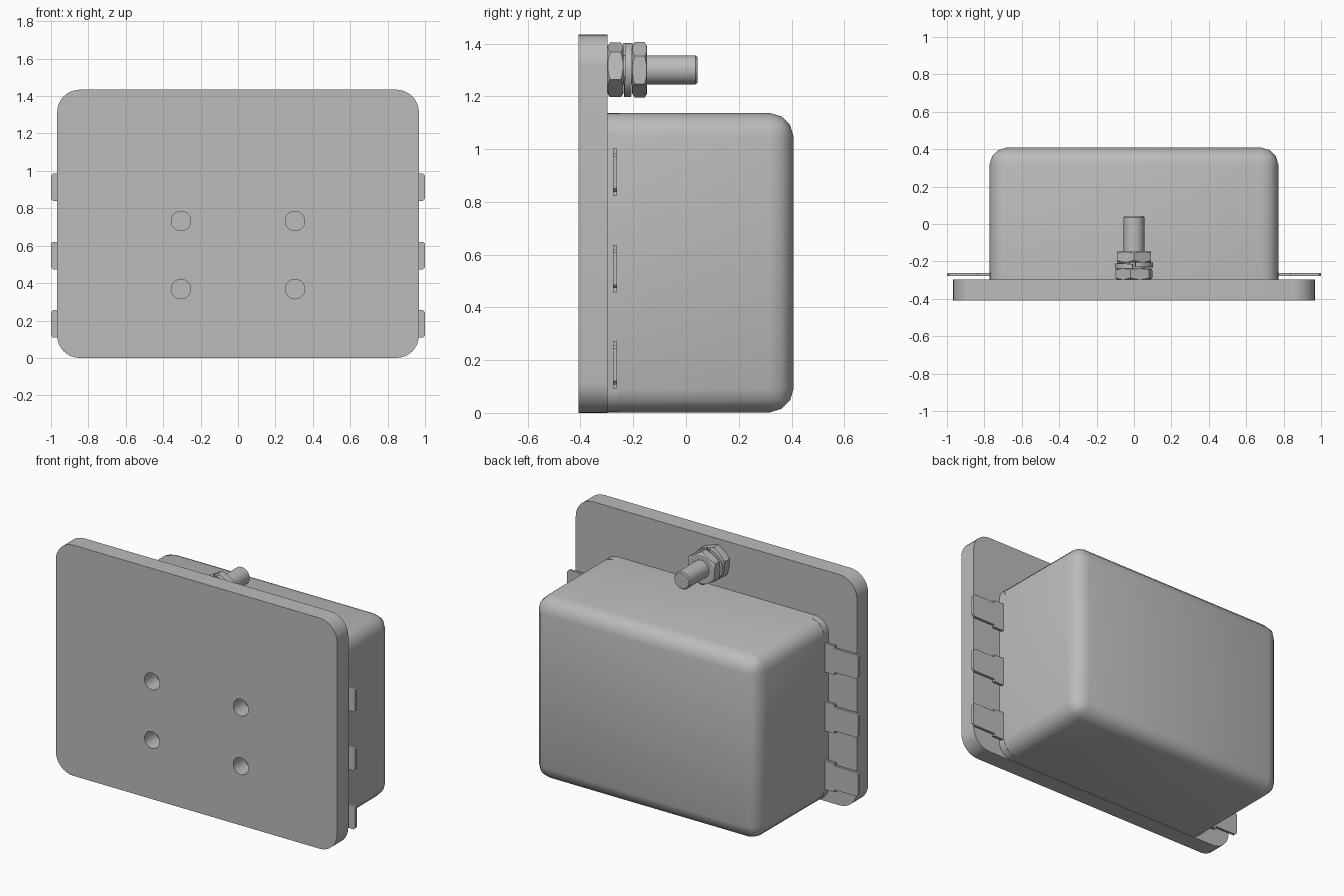
import bpy, bmesh
from math import sin, cos, pi, radians, atan2, sqrt

cube = bpy.data.objects.get("Cube")
if cube:
    bpy.data.objects.remove(cube, do_unlink=True)

grey = bpy.data.materials.new("plain grey")
grey.use_nodes = True
colour = (0.5, 0.5, 0.5, 1)
grey.diffuse_color = colour
grey.node_tree.nodes["Principled BSDF"].inputs["Base Color"].default_value = colour

FRONT, SEAT, BACK = -0.408, -0.298, 0.408   # plate front, plate back, housing back
STUD_Z = 1.3


def finish(name, bm, angle=35):
    """Turn a bmesh into a grey object with sharp edges kept."""
    bmesh.ops.recalc_face_normals(bm, faces=bm.faces)
    mesh = bpy.data.meshes.new(name)
    bm.to_mesh(mesh)
    bm.free()
    mesh.materials.append(grey)
    obj = bpy.data.objects.new(name, mesh)
    bpy.context.collection.objects.link(obj)
    bpy.ops.object.select_all(action='DESELECT')
    obj.select_set(True)
    bpy.context.view_layer.objects.active = obj
    bpy.ops.object.shade_smooth_by_angle(angle=radians(angle))
    return obj


def loft(bm, rings):
    """Skin a list of equal rings and cap both ends."""
    loops = [[bm.verts.new(p) for p in ring] for ring in rings]
    n = len(loops[0])
    for a, b in zip(loops, loops[1:]):
        for i in range(n):
            j = (i + 1) % n
            bm.faces.new((a[i], a[j], b[j], b[i]))
    bm.faces.new(loops[0])
    bm.faces.new(loops[-1])
    return bm


def prism(bm, outline, y0, y1):
    return loft(bm, [[(x, y, z) for x, z in outline] for y in (y0, y1)])


def circle(r, x=0, z=0, n=32):
    return [(x + r * cos(2 * pi * i / n), z + r * sin(2 * pi * i / n)) for i in range(n)]


def rounded_rect(half, z0, z1, r, steps=8):
    corners = [(half - r, z1 - r), (r - half, z1 - r), (r - half, z0 + r), (half - r, z0 + r)]
    return [(cx + r * cos(pi / 2 * (k + i / steps)), cz + r * sin(pi / 2 * (k + i / steps)))
            for k, (cx, cz) in enumerate(corners) for i in range(steps + 1)]


# Mounting plate with four round holes
plate = finish("mounting_plate", prism(bmesh.new(), rounded_rect(0.967, 0, 1.434, 0.12), FRONT, SEAT))
bm = bmesh.new()
for x in (-0.305, 0.305):
    for z in (0.368, 0.732):
        prism(bm, circle(0.052, x, z), FRONT - 0.1, SEAT + 0.1)
cutter = finish("hole_cutter", bm)
cutter.hide_render = True
mod = plate.modifiers.new("holes", 'BOOLEAN')
mod.object = cutter
mod.operation = 'DIFFERENCE'
mod.solver = 'EXACT'
bpy.context.view_layer.objects.active = plate
bpy.ops.object.modifier_apply(modifier=mod.name)
bpy.data.objects.remove(cutter, do_unlink=True)
bpy.context.view_layer.objects.active = plate
plate.select_set(True)
bpy.ops.object.shade_smooth_by_angle(angle=radians(35))

# Housing: box rounded on every edge except those against the plate
bm = prism(bmesh.new(), [(-0.772, 0.002), (0.772, 0.002), (0.772, 1.137), (-0.772, 1.137)], SEAT, BACK)
edges = [e for e in bm.edges if any(v.co.y > 0 for v in e.verts)]
bmesh.ops.bevel(bm, geom=edges, offset=0.09, segments=3, profile=0.5, affect='EDGES')
finish("housing", bm)

# Base rim of the housing, with rounder corners
finish("housing_rim", prism(bmesh.new(), rounded_rect(0.7715, 0.0025, 1.1365, 0.09), SEAT, -0.255))

# Stepped side tabs
half_tab = [(0.74, 0.09), (0.84, 0.09), (0.84, 0.074), (0.988, 0.074), (1.0, 0.062)]
tab = half_tab + [(x, -z) for x, z in reversed(half_tab)]
for side, label in ((1, "left"), (-1, "right")):
    for i, height in enumerate((0.182, 0.547, 0.912)):
        outline = [(side * x, height + z) for x, z in tab]
        finish(f"{label}_tab_{i + 1}", prism(bmesh.new(), outline, -0.277, -0.261))


def nut(name, y0, y1, turn):
    """Hex nut with chamfered corners, a corner pointing up before turning."""
    flat, land, n = 0.091, 0.088, 48
    rings = [[], [], [], []]
    for i in range(n):
        a = 2 * pi * i / n
        r = flat / cos((a + pi / 6) % (pi / 3) - pi / 6)
        drop = (r - land) * 0.6
        a += radians(turn)
        for ring, rad, y in zip(rings, (land, r, r, land), (y0, y0 + drop, y1 - drop, y1)):
            ring.append((rad * cos(a), y, STUD_Z + rad * sin(a)))
    finish(name, loft(bmesh.new(), rings), 25)


nut("inner_nut", SEAT, -0.237, 10)
nut("outer_nut", -0.205, -0.147, 0)

# Split lock washer, a slightly helical ring open at the top
rings = []
for i in range(49):
    t = i / 48
    a = pi / 2 + radians(5 + 350 * t)
    y = -0.221 + 0.01 * (t - 0.5)
    rings.append([(r * cos(a), y + d, STUD_Z + r * sin(a))
                  for r, d in ((0.05, -0.013), (0.102, -0.013), (0.102, 0.013), (0.05, 0.013))])
finish("lock_washer", loft(bmesh.new(), rings))

# Threaded stud with a chamfered tip
profile = [(0.055, SEAT), (0.055, 0.036), (0.049, 0.043)]
finish("stud", loft(bmesh.new(), [[(x, y, z) for x, z in circle(r, 0, STUD_Z)] for r, y in profile]), 30)
